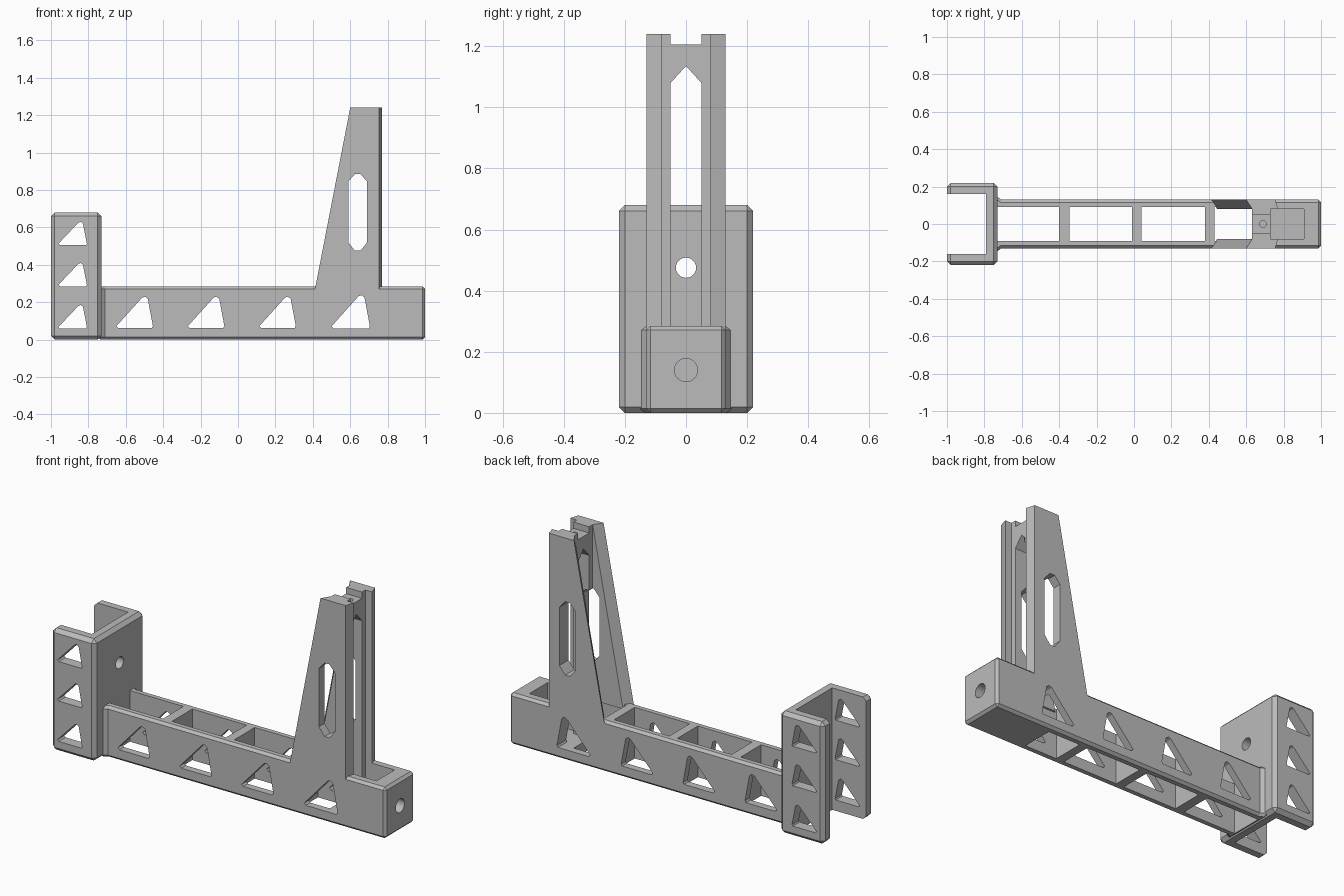
import bpy, bmesh, math
from mathutils import Vector

if "Cube" in bpy.data.objects:
    bpy.data.objects.remove(bpy.data.objects["Cube"], do_unlink=True)

grey = bpy.data.materials.new("plain grey")
grey.use_nodes = True
COLOUR = (0.5, 0.5, 0.5, 1)
grey.diffuse_color = COLOUR
grey.node_tree.nodes["Principled BSDF"].inputs["Base Color"].default_value = COLOUR


def loft(name, ring_a, ring_b):
    """Closed solid between two matching rings of points."""
    bm = bmesh.new()
    a = [bm.verts.new(p) for p in ring_a]
    b = [bm.verts.new(p) for p in ring_b]
    bm.faces.new(a)
    bm.faces.new(b)
    for i in range(len(a)):
        j = (i + 1) % len(a)
        bm.faces.new((a[i], a[j], b[j], b[i]))
    bmesh.ops.recalc_face_normals(bm, faces=bm.faces)
    mesh = bpy.data.meshes.new(name)
    bm.to_mesh(mesh)
    bm.free()
    mesh.materials.append(grey)
    obj = bpy.data.objects.new(name, mesh)
    bpy.context.collection.objects.link(obj)
    return obj


def prism(name, profile, axis, lo, hi):
    """Extrude a 2D profile along x, y or z."""
    def ring(d):
        return [Vector(p[:axis] + (d,) + p[axis:]) for p in profile]
    return loft(name, ring(lo), ring(hi))


def box(name, x0, x1, y0, y1, z0, z1):
    return prism(name, [(x0, y0), (x1, y0), (x1, y1), (x0, y1)], 2, z0, z1)


def apply(obj, mod):
    bpy.context.view_layer.objects.active = obj
    bpy.ops.object.modifier_apply(modifier=mod.name)


def combine(obj, other, operation="DIFFERENCE"):
    mod = obj.modifiers.new("combine", "BOOLEAN")
    mod.operation, mod.solver, mod.object = operation, "EXACT", other
    apply(obj, mod)
    bpy.data.objects.remove(other, do_unlink=True)


def chamfer(obj, width):
    mod = obj.modifiers.new("chamfer", "BEVEL")
    mod.width, mod.segments = width, 1
    mod.limit_method, mod.angle_limit = "ANGLE", math.radians(60)
    apply(obj, mod)


def disc(u, v, r, n=24):
    return [(u + r * math.cos(math.tau * i / n), v + r * math.sin(math.tau * i / n)) for i in range(n)]


def triangle(x, z, w, h):
    """Sloped window outline with clipped corners."""
    shape = [(0, 0.06), (0.05, 0), (0.97, 0), (1, 0.06), (0.86, 0.93), (0.78, 1), (0.7, 0.96)]
    return [(x + u * w, z + v * h) for u, v in shape]


# Wall bracket: chamfered block hollowed to a U
bracket = box("wall_bracket", -1, -0.73, -0.22, 0.22, 0, 0.68)
chamfer(bracket, 0.02)
combine(bracket, box("cut", -1.1, -0.79, -0.16, 0.16, -0.1, 0.8))
combine(bracket, prism("cut", disc(0, 0.475, 0.033), 0, -0.9, -0.6))
for z in (0.06, 0.285, 0.505):
    combine(bracket, prism("cut", triangle(-0.96, z, 0.152, 0.125), 1, -0.3, 0.3))

# Beam: plan profile flared where it meets the bracket
half = [(-0.75, 0.16), (-0.71, 0.13), (1, 0.13)]
plan = half + [(x, -y) for x, y in reversed(half)]
beam = prism("beam", plan, 2, 0, 0.285)
chamfer(beam, 0.014)
for x0, x1 in ((-0.73, -0.4), (-0.345, -0.01), (0.04, 0.38), (0.43, 0.63)):
    combine(beam, box("cut", x0, x1, -0.09, 0.09, -0.1, 0.4))
combine(beam, box("cut", 0.73, 0.91, -0.08, 0.08, 0.06, 0.4))
combine(beam, box("cut", 0.6, 0.8, -0.05, 0.05, 0.06, 0.4))
combine(beam, prism("cut", disc(0, 0.14, 0.038), 0, 0.85, 1.1))
for i in range(3):
    combine(beam, prism("cut", triangle(-0.65 + 0.382 * i, 0.062, 0.195, 0.168), 1, -0.3, 0.3))
combine(beam, prism("cut", triangle(0.5, 0.06, 0.205, 0.178), 1, -0.3, 0.3))

# Tower: web with a pointed slot between two tapered cheeks
tower = box("tower", 0.632, 0.73, -0.1, 0.1, 0.26, 1.24)
outer = [(0.41, 0.262), (0.6, 1.24), (0.755, 1.24), (0.755, 0.262)]
inner = [(0.445, 0.262), (0.632, 1.24), (0.77, 1.24), (0.77, 0.262)]
for s in (-1, 1):
    cheek = loft("cheek", [(x, s * 0.13, z) for x, z in outer], [(x, s * 0.08, z) for x, z in inner])
    combine(tower, cheek, "UNION")
slot = [(-0.05, 0.2), (0.05, 0.2), (0.05, 1.08), (0, 1.135), (-0.05, 1.08)]
combine(tower, prism("cut", slot, 0, 0.5, 0.9))
combine(tower, box("cut", 0.5, 0.9, -0.05, 0.05, 1.205, 1.4))
combine(tower, prism("cut", disc(0.69, 0, 0.018), 2, 1, 1.3))
window = [(0.59, 0.52), (0.625, 0.475), (0.655, 0.475), (0.69, 0.52),
          (0.69, 0.845), (0.655, 0.885), (0.625, 0.885), (0.59, 0.845)]
combine(tower, prism("cut", window, 1, -0.3, 0.3))

# Keep facets crisp while smoothing the round holes
bpy.ops.object.select_all(action="DESELECT")
for obj in (bracket, beam, tower):
    obj.select_set(True)
bpy.context.view_layer.objects.active = beam
bpy.ops.object.shade_smooth_by_angle(angle=math.radians(20))
